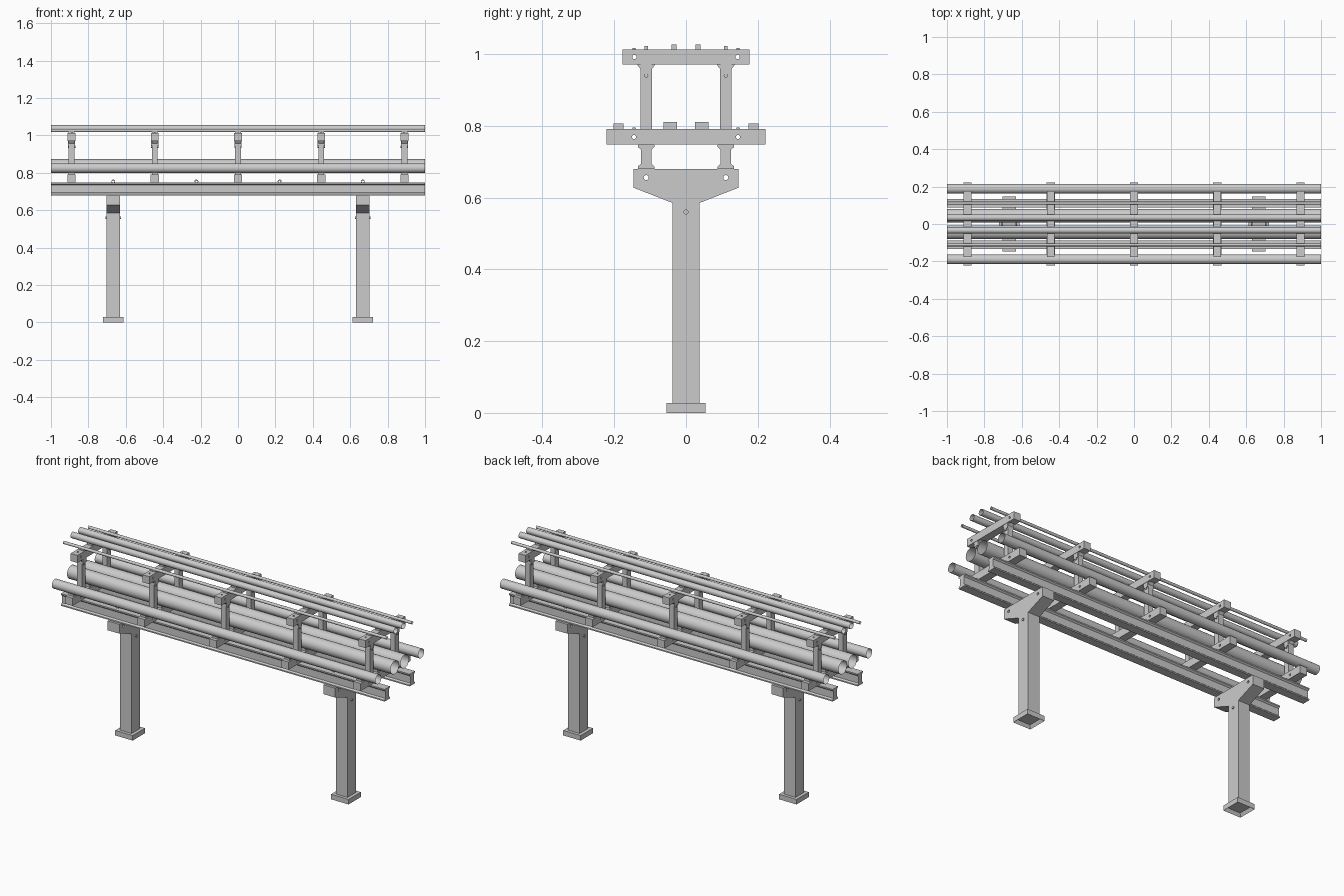
import bpy, bmesh, math
from mathutils import Matrix

if "Cube" in bpy.data.objects:
    bpy.data.objects.remove(bpy.data.objects["Cube"])

COLUMNS = (-0.667, 0.667)
FRAMES = (-0.89, -0.445, 0.0, 0.445, 0.89)


def link(name, mesh):
    ob = bpy.data.objects.new(name, mesh)
    bpy.context.collection.objects.link(ob)
    return ob


def prism(name, pts, x, width, holes=()):
    """Extrude a (y, z) outline along x, with optional round through holes."""
    cu = bpy.data.curves.new(name, 'CURVE')
    cu.dimensions = '2D'
    cu.fill_mode = 'BOTH'
    cu.extrude = width / 2
    loops = [pts]
    for y, z, r in holes:
        loops.append([(y + r * math.cos(math.tau * i / 12), z + r * math.sin(math.tau * i / 12))
                      for i in range(12)])
    for loop in loops:
        sp = cu.splines.new('POLY')
        sp.points.add(len(loop) - 1)
        for p, (a, b) in zip(sp.points, loop):
            p.co = (a, b, 0, 1)
        sp.use_cyclic_u = True
    tmp = link(name + "_outline", cu)
    dg = bpy.context.evaluated_depsgraph_get()
    me = bpy.data.meshes.new_from_object(tmp.evaluated_get(dg))
    bpy.data.objects.remove(tmp)
    me.transform(Matrix.Translation((x, 0, 0)) @ Matrix.Rotation(math.pi / 2, 4, 'Z')
                 @ Matrix.Rotation(math.pi / 2, 4, 'X'))
    for p in me.polygons:
        p.use_smooth = False
    return link(name, me)


def rect(y0, y1, z0, z1):
    return [(y0, z0), (y1, z0), (y1, z1), (y0, z1)]


def mirrored(half):
    """Complete a right-hand outline (bottom to top) about y = 0."""
    return half + [(-y, z) for y, z in reversed(half)]


def shifted(pts, dy):
    return [(y + dy, z) for y, z in pts]


def cylinder(name, centre, r, length, axis='X', caps=True, sides=32):
    bm = bmesh.new()
    rot = {'X': Matrix.Rotation(math.pi / 2, 4, 'Y'),
           'Y': Matrix.Rotation(math.pi / 2, 4, 'X'), 'Z': Matrix()}[axis]
    bmesh.ops.create_cone(bm, cap_ends=caps, segments=sides, radius1=r, radius2=r, depth=length,
                          matrix=Matrix.Translation(centre) @ rot)
    for f in bm.faces:
        f.smooth = len(f.verts) == 4
    me = bpy.data.meshes.new(name)
    bm.to_mesh(me)
    bm.free()
    ob = link(name, me)
    if caps:
        me.set_sharp_from_angle(angle=math.radians(40))
    return ob


# Columns: shaft with a flared, drilled head
head = mirrored([(0.037, 0.015), (0.037, 0.585), (0.147, 0.628), (0.147, 0.68)])
for x in COLUMNS:
    prism("column", head, x, 0.072, [(-0.111, 0.656, 0.007), (0.111, 0.656, 0.007)])
    # Foot plate, hollow underneath
    bm = bmesh.new()
    bmesh.ops.create_cube(bm, size=1, matrix=Matrix.Translation((x, 0, 0.014))
                          @ Matrix.Diagonal((0.108, 0.108, 0.028, 1)))
    bm.faces.ensure_lookup_table()
    under = min(bm.faces, key=lambda f: f.calc_center_median().z)
    bmesh.ops.inset_region(bm, faces=[under], thickness=0.014)
    bmesh.ops.translate(bm, verts=under.verts, vec=(0, 0, 0.018))
    me = bpy.data.meshes.new("foot_plate")
    bm.to_mesh(me)
    bm.free()
    link("foot_plate", me)
    # Studs on the shaft faces
    for s in (-1, 1):
        cylinder("column_stud", (x + s * 0.037, 0, 0.56), 0.007, 0.008, 'X', sides=12)

# Longitudinal I-beams
ibeam = mirrored([(0.023, 0.68), (0.023, 0.687), (0.015, 0.694), (0.015, 0.734),
                  (0.023, 0.741), (0.023, 0.748)])
for s in (-1, 1):
    prism("long_beam", shifted(ibeam, s * 0.111), 0, 2.0)
    # Lifting eyes on the beam tops
    for x in (-0.667, -0.222, 0.222, 0.667):
        bpy.ops.mesh.primitive_torus_add(major_radius=0.008, minor_radius=0.002,
                                         major_segments=16, minor_segments=6,
                                         location=(x, s * 0.111, 0.754),
                                         rotation=(math.pi / 2, 0, 0))
        bpy.context.object.name = "lifting_eye"
        bpy.ops.object.shade_smooth()

# Cross frames: lower tie, two uprights, upper tie, pipe saddles
upright = mirrored([(0.016, 0.788), (0.016, 0.958), (0.026, 0.972)])
for x in FRAMES:
    prism("lower_tie", rect(-0.221, 0.221, 0.748, 0.791), x, 0.044,
          [(-0.145, 0.769, 0.006), (0.145, 0.769, 0.006)])
    prism("upper_tie", rect(-0.177, 0.177, 0.971, 1.013), x, 0.042,
          [(-0.144, 0.992, 0.006), (0.144, 0.992, 0.006)])
    for s in (-1, 1):
        prism("upright", shifted(upright, s * 0.111), x, 0.03)
        prism("upright_collar", rect(s * 0.111 - 0.0155, s * 0.111 + 0.0155, 0.945, 0.972), x, 0.038)
        cylinder("upright_stud", (x, s * 0.111, 0.94), 0.006, 0.04, 'X', sides=12)
        for z in (0.792, 1.014):
            cylinder("tie_bolt", (x, s * 0.145, z), 0.004, 0.006, 'Z', sides=12)
        for y, hw, z0, z1 in ((0.188, 0.014, 0.79, 0.807), (0.044, 0.019, 0.79, 0.811),
                              (0.111, 0.005, 1.012, 1.023), (0.034, 0.007, 1.012, 1.027)):
            prism("pipe_saddle", rect(s * y - hw, s * y + hw, z0, z1), x, 0.03)

# Open-ended pipes, thin-walled
for s in (-1, 1):
    for name, y, z, r in (("outer_pipe", 0.189, 0.825, 0.026), ("large_pipe", 0.044, 0.836, 0.037),
                          ("thin_pipe", 0.111, 1.026, 0.008), ("medium_pipe", 0.034, 1.038, 0.017)):
        cylinder(name, (0, s * y, z), r, 2.0, 'X', caps=False)
